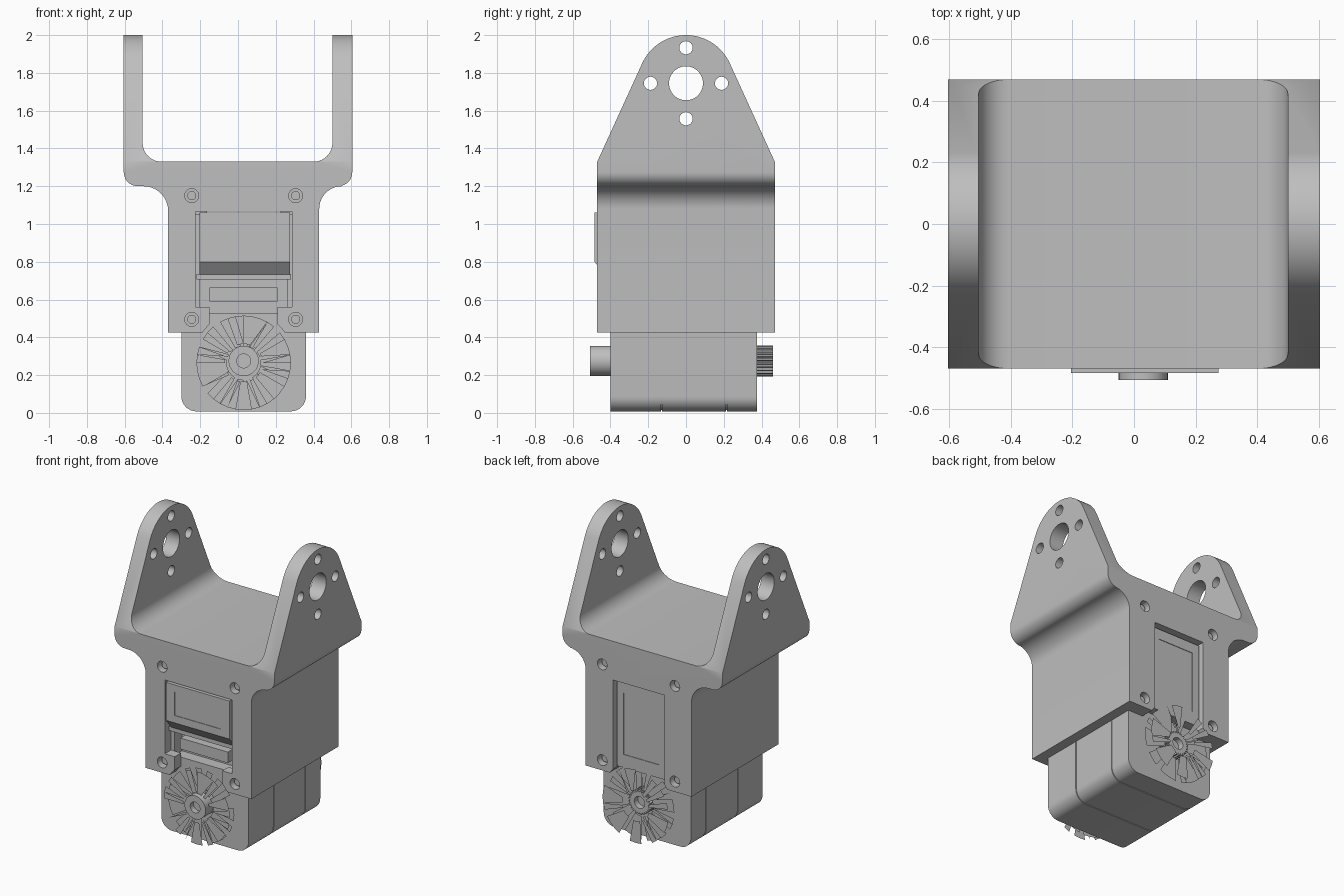
import bpy, bmesh, random
from math import pi, cos, sin, radians

cube = bpy.data.objects.get("Cube")
if cube:
    bpy.data.objects.remove(cube, do_unlink=True)

random.seed(4)
CX, AXLE = 0.03, 0.275        # servo centre line and output axle height
WALL = 0.47                   # half depth of the bracket

grey = bpy.data.materials.new("plain_grey")
grey.use_nodes = True
tone = (0.52, 0.52, 0.52, 1)
grey.diffuse_color = tone
grey.node_tree.nodes["Principled BSDF"].inputs["Base Color"].default_value = tone


def finish(name, bm, closed=True):
    if closed:
        bmesh.ops.recalc_face_normals(bm, faces=bm.faces)
    me = bpy.data.meshes.new(name)
    bm.to_mesh(me)
    bm.free()
    me.materials.append(grey)
    ob = bpy.data.objects.new(name, me)
    bpy.context.collection.objects.link(ob)
    return ob


def arc(cx, cz, r, a0, a1, n=10):
    return [(cx + r * cos(radians(a0 + (a1 - a0) * i / n)),
             cz + r * sin(radians(a0 + (a1 - a0) * i / n))) for i in range(n + 1)]


def prism(name, pts, axis, lo, hi):
    """Extrude a side outline along x or a front outline along y."""
    place = (lambda p, d: (p[0], d, p[1])) if axis == "y" else (lambda p, d: (d, p[0], p[1]))
    bm = bmesh.new()
    a = [bm.verts.new(place(p, lo)) for p in pts]
    b = [bm.verts.new(place(p, hi)) for p in pts]
    bm.faces.new(a)
    bm.faces.new(b)
    for i in range(len(pts)):
        j = (i + 1) % len(pts)
        bm.faces.new((a[i], a[j], b[j], b[i]))
    return finish(name, bm)


def box(name, x0, x1, y0, y1, z0, z1):
    return prism(name, [(x0, z0), (x1, z0), (x1, z1), (x0, z1)], "y", y0, y1)


def rod(name, u, v, r, axis, lo, hi, n=32):
    return prism(name, arc(u, v, r, 0, 360 - 360 / n, n - 1), axis, lo, hi)


def boolean(ob, tool, op="DIFFERENCE"):
    mod = ob.modifiers.new("cut", "BOOLEAN")
    mod.operation, mod.solver, mod.object = op, "EXACT", tool
    dg = bpy.context.evaluated_depsgraph_get()
    me = bpy.data.meshes.new_from_object(ob.evaluated_get(dg))
    ob.modifiers.clear()
    ob.data = me
    bpy.data.objects.remove(tool, do_unlink=True)


def smooth(ob, angle=30):
    bpy.ops.object.select_all(action="DESELECT")
    ob.select_set(True)
    bpy.context.view_layer.objects.active = ob
    bpy.ops.object.shade_smooth_by_angle(angle=radians(angle))


# Bracket: fork outline pushed through, then trimmed by the tapered side outline
fork = [(-0.37, 0.425), (0.43, 0.425)]
fork += arc(0.55, 1.08, 0.12, 180, 90)
fork += arc(0.53, 1.275, 0.075, -90, 0)
fork += [(0.605, 2.0), (0.5, 2.0)]
fork += arc(0.40, 1.43, 0.1, 0, -90)
fork += arc(-0.405, 1.43, 0.1, -90, -180)
fork += [(-0.505, 2.0), (-0.605, 2.0)]
fork += arc(-0.53, 1.275, 0.075, 180, 270)
fork += arc(-0.50, 1.07, 0.13, 90, 0)
bracket = prism("bracket", fork, "y", -WALL, WALL)
side = [(-WALL, 0.3), (WALL, 0.3), (WALL, 1.33)] + arc(0, 1.745, 0.255, 24.5, 155.5, 32) + [(-WALL, 1.33)]
boolean(bracket, prism("trim", side, "x", -0.8, 0.8), "INTERSECT")

# Arm holes: one large bore and four bolt holes
boolean(bracket, rod("bore", 0, 1.745, 0.09, "x", -0.8, 0.8))
for k in range(4):
    u, v = 0.188 * cos(k * pi / 2), 1.745 + 0.188 * sin(k * pi / 2)
    boolean(bracket, rod("bolt", u, v, 0.035, "x", -0.8, 0.8, 24))

# Servo pocket, window slots and clearance round the horns
boolean(bracket, box("pocket", -0.302, 0.362, -0.402, 0.378, 0.2, 1.065))
boolean(bracket, box("front_slot", -0.225, 0.285, -0.6, -0.39, 0.56, 1.065))
boolean(bracket, box("front_gap", -0.15, 0.21, -0.6, -0.39, 0.2, 0.60))
boolean(bracket, box("back_slot", -0.165, 0.225, 0.36, 0.6, 0.2, 1.065))
for lo, hi in ((-0.6, -0.39), (0.36, 0.6)):
    boolean(bracket, rod("horn_clearance", CX, AXLE, 0.265, "y", lo, hi, 48))

# Countersunk screw recesses, front and back, each with a screw head
for sx in (-1, 1):
    for z in (0.495, 1.15):
        x = CX + sx * 0.275
        for s, tag in ((-1, "front"), (1, "back")):
            lo, hi = sorted((s * 0.42, s * 0.6))
            boolean(bracket, rod("screw_recess", x, z, 0.037, "y", lo, hi, 24))
            lo, hi = sorted((s * 0.41, s * 0.44))
            smooth(rod(tag + "_screw", x, z, 0.024, "y", lo, hi, 20))
smooth(bracket)


# Servo case: three shells with fine seams, rounded along the bottom
def case_outline(grow, r):
    x0, x1, z0 = -0.30 - grow, 0.36 + grow, 0.008 - grow
    return (arc(x0 + r, z0 + r, r, 180, 270, 8) + arc(x1 - r, z0 + r, r, -90, 0, 8)
            + [(x1, 1.05 + grow), (x0, 1.05 + grow)])


front_shell = prism("servo_front_shell", case_outline(0, 0.08), "y", -0.40, -0.133)
boolean(front_shell, box("mouth", -0.20, 0.26, -0.6, -0.32, 0.53, 0.73))
middle = prism("servo_middle_shell", case_outline(0, 0.08), "y", -0.127, 0.212)
back_shell = prism("servo_back_shell", case_outline(0, 0.08), "y", 0.218, 0.375)
core = prism("servo_core", case_outline(-0.006, 0.076), "y", -0.30, 0.36)
for ob in (front_shell, middle, back_shell, core):
    smooth(ob)

# Front cover with a shallow inset and a sloping lip underneath
cover = prism("front_cover", [(-0.485, 0.80), (-0.485, 1.06), (-0.39, 1.06), (-0.39, 0.72), (-0.42, 0.72)],
              "x", -0.205, 0.275)
boolean(cover, box("inset", -0.14, 0.21, -0.6, -0.481, 0.85, 1.01))
box("cover_lip", -0.22, 0.28, -0.43, -0.39, 0.705, 0.735)
box("mouth_block", -0.15, 0.21, -0.41, -0.30, 0.59, 0.665)

# Back cover, recessed in the slot
back_cover = box("back_cover", -0.155, 0.215, 0.37, 0.44, 0.47, 1.05)
boolean(back_cover, box("inset", -0.105, 0.165, 0.436, 0.6, 0.56, 0.98))

# Front hub with a centre hole
hub = rod("front_hub", CX, AXLE, 0.08, "y", -0.507, -0.39)
boolean(hub, rod("hub_hole", CX, AXLE, 0.037, "y", -0.6, -0.47, 24))
smooth(hub)

# Toothed output shaft at the back
teeth = []
for i in range(24):
    for da, r in ((0, 0.07), (4, 0.082), (9, 0.082), (13, 0.07)):
        teeth += arc(CX, AXLE, r, i * 15 + da, 0, 1)[:1]
gear = prism("output_gear", teeth, "y", 0.37, 0.46)
boolean(gear, rod("gear_hole", CX, AXLE, 0.04, "y", 0.42, 0.6, 24))


# Horn discs: thin open sheets made of broken wedges
def horn(name, y, inner, outer, keep, facing):
    bm = bmesh.new()
    n = 36
    ring_in = arc(CX, AXLE - 0.01, inner, 0, 360, n)
    ring_out = arc(CX, AXLE - 0.01, outer, 0, 360, n)
    for i in range(n):
        if random.random() > keep:
            continue
        quad = [ring_in[i], ring_out[i], ring_out[i + 1], ring_in[i + 1]]
        if random.random() < 0.35:
            quad.pop(random.randrange(4))
        vs = [bm.verts.new((px, y, pz)) for px, pz in quad]
        f = bm.faces.new(vs)
        f.normal_update()
        if f.normal.y * facing < 0:
            f.normal_flip()
    finish(name, bm, closed=False)


horn("front_horn_face", -0.488, 0.10, 0.25, 0.55, -1)
horn("front_horn_base", -0.44, 0.09, 0.25, 0.85, -1)
horn("back_horn_face", 0.502, 0.10, 0.25, 0.6, 1)
horn("back_horn_base", 0.44, 0.09, 0.25, 0.85, 1)
